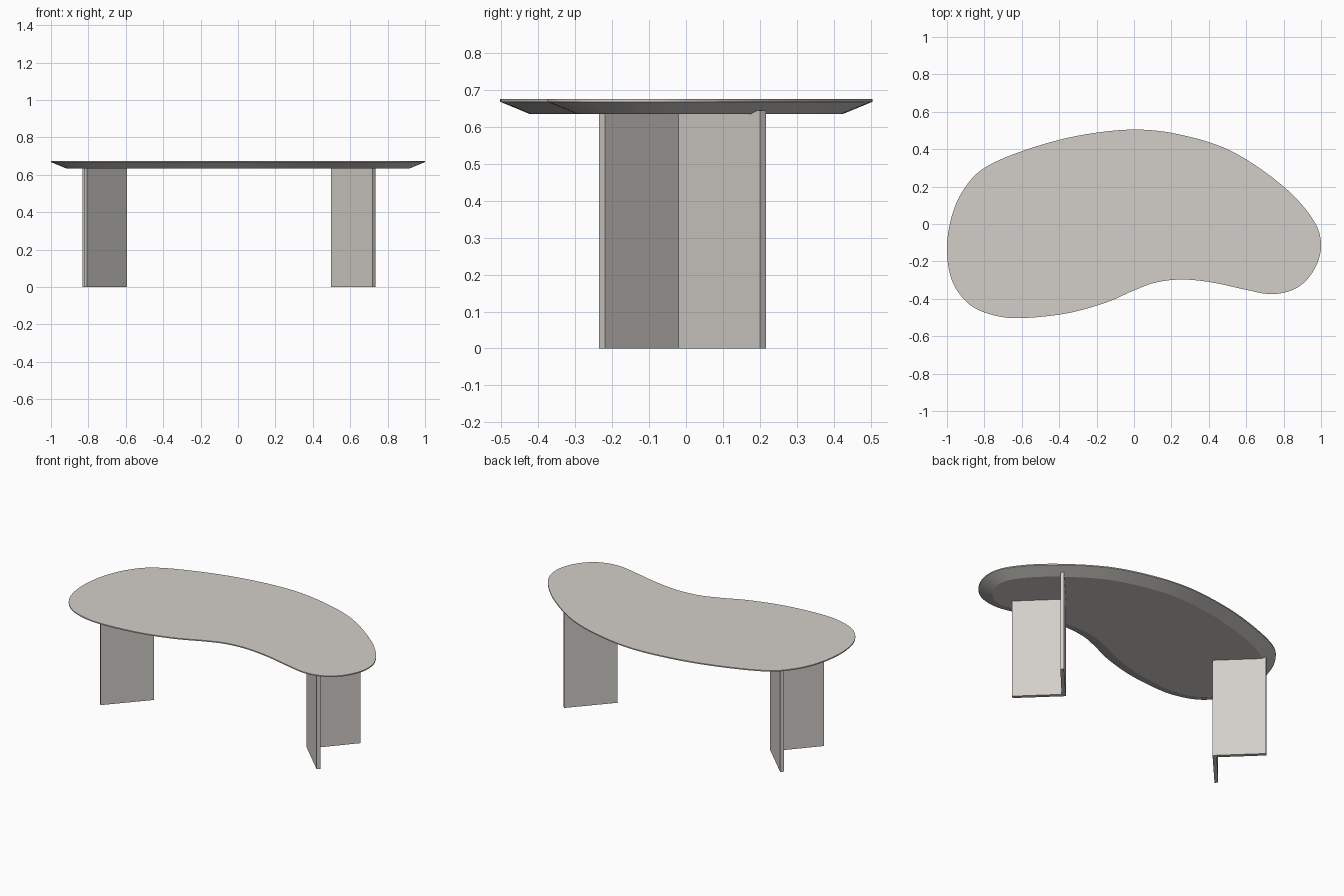
import bpy, bmesh, math
from mathutils import Vector

if "Cube" in bpy.data.objects:
    bpy.data.objects.remove(bpy.data.objects["Cube"])

stone = bpy.data.materials.new("warm grey")
stone.diffuse_color = (0.65, 0.62, 0.58, 1)
stone.use_nodes = True
stone.node_tree.nodes["Principled BSDF"].inputs["Base Color"].default_value = stone.diffuse_color


def stack(name, rings, smooth_angle=None):
    """Solid built from matching closed rings: list of (2D points, z), bottom to top."""
    bm = bmesh.new()
    loops = [[bm.verts.new((p[0], p[1], z)) for p in pts] for pts, z in rings]
    n = len(loops[0])
    bm.faces.new(loops[0][::-1])
    bm.faces.new(loops[-1])
    for a, b in zip(loops, loops[1:]):
        for i in range(n):
            j = (i + 1) % n
            bm.faces.new((a[i], a[j], b[j], b[i]))
    bmesh.ops.recalc_face_normals(bm, faces=bm.faces)
    me = bpy.data.meshes.new(name)
    bm.to_mesh(me)
    bm.free()
    me.materials.append(stone)
    if smooth_angle:
        me.shade_smooth()
        me.set_sharp_from_angle(angle=math.radians(smooth_angle))
    ob = bpy.data.objects.new(name, me)
    bpy.context.collection.objects.link(ob)
    return ob


def closed_spline(points, steps):
    """Smooth closed curve through the points."""
    p = [Vector(q) for q in points]
    n = len(p)
    out = []
    for i in range(n):
        a, b, c, d = p[i - 1], p[i], p[(i + 1) % n], p[(i + 2) % n]
        for s in range(steps):
            t = s / steps
            out.append(0.5 * (2 * b + (c - a) * t + (2 * a - 5 * b + 4 * c - d) * t * t
                              + (3 * b - a - 3 * c + d) * t ** 3))
    return out


def inset(pts, dist):
    """Move a counter-clockwise outline inwards."""
    out = []
    for i, p in enumerate(pts):
        t = (pts[(i + 1) % len(pts)] - pts[i - 1]).normalized()
        out.append(p + Vector((-t.y, t.x)) * dist)
    return out


# Kidney-shaped top with a thin rim and a wide undercut bevel
outline = closed_spline([
    (0, 0.505), (-0.3, 0.472), (-0.58, 0.396), (-0.8, 0.30), (-0.91, 0.185),
    (-0.975, 0.04), (-1.0, -0.14), (-0.97, -0.31), (-0.88, -0.43), (-0.75, -0.488),
    (-0.6, -0.503), (-0.36, -0.478), (-0.15, -0.42), (0, -0.355), (0.12, -0.312),
    (0.26, -0.297), (0.42, -0.313), (0.6, -0.352), (0.74, -0.375), (0.87, -0.342),
    (0.96, -0.25), (1.0, -0.12), (0.96, 0.02), (0.8, 0.20), (0.53, 0.385), (0.26, 0.475)], 8)
stack("table_top", [(inset(outline, 0.08), 0.635), (outline, 0.668), (outline, 0.675)], 15)

# Two V-shaped legs, the left one turned half a circle
right_profile = [(0.497, -0.02), (0.72, -0.236), (0.736, -0.22),
                 (0.53, -0.02), (0.724, 0.20), (0.71, 0.216)]
left_profile = [(-0.096 - x, -0.02 - y) for x, y in right_profile]
for name, prof in (("right_leg", right_profile), ("left_leg", left_profile)):
    stack(name, [(prof, 0), (prof, 0.645)])
